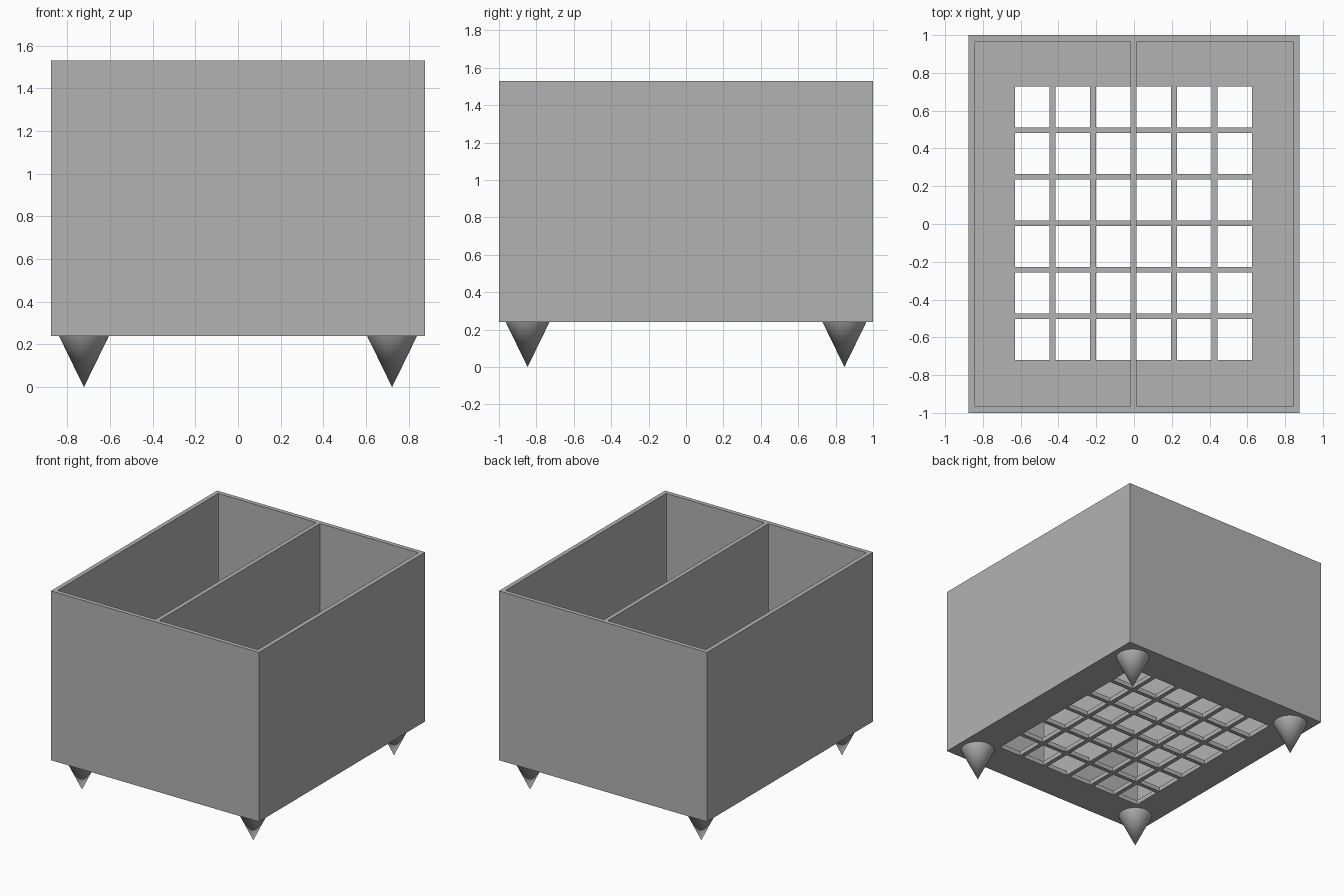
import bpy
import bmesh
import math
from mathutils import Matrix, Vector

cube = bpy.data.objects.get("Cube")
if cube:
    bpy.data.objects.remove(cube, do_unlink=True)

grey = bpy.data.materials.new("plain grey")
grey.use_nodes = True
colour = (0.45, 0.45, 0.45, 1)
grey.diffuse_color = colour
grey.node_tree.nodes["Principled BSDF"].inputs["Base Color"].default_value = colour

BOTTOM, TOP, WALL = 0.24, 1.53, 0.033
HALF_X, HALF_Y = 0.877, 1.0


def make_object(name, bm):
    bmesh.ops.recalc_face_normals(bm, faces=bm.faces)
    mesh = bpy.data.meshes.new(name)
    bm.to_mesh(mesh)
    bm.free()
    mesh.materials.append(grey)
    obj = bpy.data.objects.new(name, mesh)
    bpy.context.collection.objects.link(obj)
    return obj


def add_box(bm, low, high):
    low, high = Vector(low), Vector(high)
    matrix = Matrix.Translation((low + high) / 2) @ Matrix.Diagonal((*(high - low), 1))
    bmesh.ops.create_cube(bm, size=1, matrix=matrix)


def cut(target, cutter):
    cutter.hide_render = True
    mod = target.modifiers.new("cut", "BOOLEAN")
    mod.operation = "DIFFERENCE"
    mod.solver = "EXACT"
    mod.object = cutter
    bpy.context.view_layer.objects.active = target
    bpy.ops.object.modifier_apply(modifier=mod.name)
    bpy.data.objects.remove(cutter, do_unlink=True)


# Outer box
bm = bmesh.new()
add_box(bm, (-HALF_X, -HALF_Y, BOTTOM), (HALF_X, HALF_Y, TOP))
box = make_object("divided_box", bm)

# Two open compartments with slightly rounded upright corners
bm = bmesh.new()
for x0, x1 in ((WALL - HALF_X, -0.018), (0.014, HALF_X - WALL)):
    add_box(bm, (x0, WALL - HALF_Y, BOTTOM + WALL), (x1, HALF_Y - WALL, TOP + 0.1))
upright = [e for e in bm.edges if abs(e.verts[0].co.z - e.verts[1].co.z) > 0.5]
bmesh.ops.bevel(bm, geom=upright, offset=0.006, segments=2, profile=0.5, affect="EDGES")
cut(box, make_object("compartment_cutter", bm))

# Six by six grid of square holes through the floor
bm = bmesh.new()
for i in range(6):
    for j in range(6):
        x = -0.002 + (i - 2.5) * 0.2145
        y = 0.004 + (j - 2.5) * 0.246
        add_box(bm, (x - 0.091, y - 0.108, BOTTOM - 0.1), (x + 0.091, y + 0.108, BOTTOM + 0.1))
cut(box, make_object("hole_cutter", bm))

# Pointed cone feet
for side, sx in (("right", -1), ("left", 1)):
    for end, sy in (("front", -1), ("back", 1)):
        bm = bmesh.new()
        bmesh.ops.create_cone(bm, cap_ends=True, segments=48, radius1=0, radius2=0.117,
                              depth=BOTTOM,
                              matrix=Matrix.Translation((sx * 0.722, sy * 0.847, BOTTOM / 2)))
        bmesh.ops.remove_doubles(bm, verts=bm.verts, dist=0.0001)
        foot = make_object(f"{end}_{side}_foot", bm)
        bpy.ops.object.select_all(action="DESELECT")
        foot.select_set(True)
        bpy.context.view_layer.objects.active = foot
        bpy.ops.object.shade_smooth_by_angle(angle=math.radians(30))
